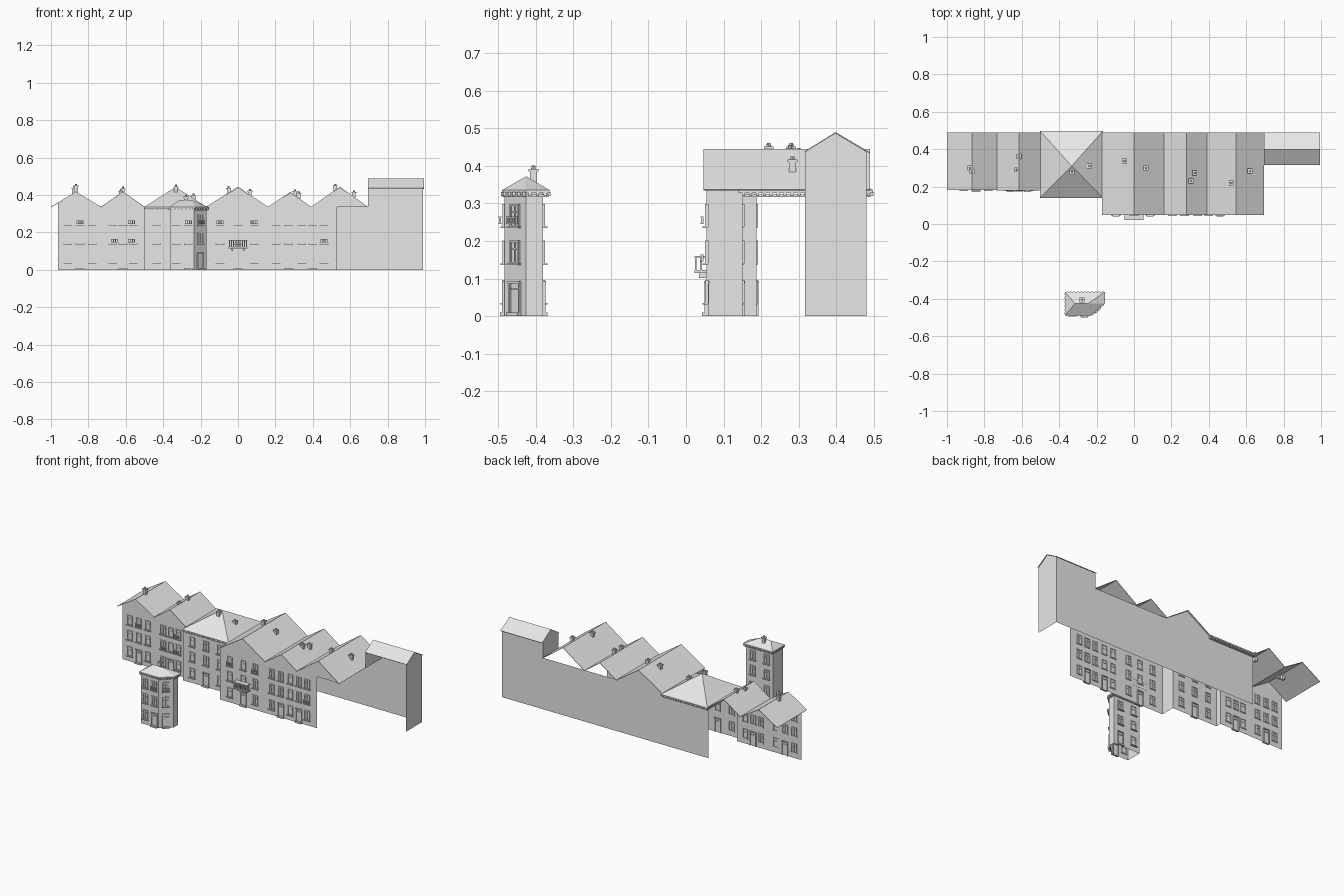
import bpy, bmesh, math
from mathutils import Matrix, Vector

cube = bpy.data.objects.get("Cube")
if cube:
    bpy.data.objects.remove(cube, do_unlink=True)

grey = bpy.data.materials.new("plain_grey")
grey.use_nodes = True
grey.diffuse_color = (0.8, 0.8, 0.8, 1)
grey.node_tree.nodes["Principled BSDF"].inputs["Base Color"].default_value = (0.8, 0.8, 0.8, 1)

EAVE = 0.335


def finish(name, bm):
    mesh = bpy.data.meshes.new(name)
    bm.to_mesh(mesh)
    bm.free()
    mesh.materials.append(grey)
    obj = bpy.data.objects.new(name, mesh)
    bpy.context.collection.objects.link(obj)
    return obj


def box(bm, centre, size, frame=Matrix()):
    bmesh.ops.create_cube(bm, size=1, matrix=frame @ Matrix.Translation(centre) @ Matrix.Diagonal((*size, 1)))


def face(bm, points):
    bm.faces.new([bm.verts.new(p) for p in points])


def walls(name, *polygons):
    bm = bmesh.new()
    for points in polygons:
        face(bm, points)
    return finish(name, bm)


def upright(outline, y):
    return [(x, y, z) for x, z in outline]


def side(x, y0, y1, z0=0, z1=EAVE):
    return [(x, y0, z0), (x, y1, z0), (x, y1, z1), (x, y0, z1)]


def wall_frame(x, y, angle=0):
    return Matrix.Translation((x, y, 0)) @ Matrix.Rotation(angle, 4, "Z")


# Openings: frames that stand a little proud of both wall sides
def window(bm, frame, z, w=0.034, h=0.056):
    for s in (-1, 1):
        box(bm, (s * w / 2, 0, z), (0.005, 0.01, h), frame)
        box(bm, (0, 0, z + s * h / 2), (w + 0.005, 0.01, 0.005), frame)
    box(bm, (0, 0, z), (0.003, 0.006, h), frame)
    box(bm, (0, 0, z + h / 6), (w, 0.006, 0.003), frame)
    box(bm, (0, -0.004, z - h / 2 - 0.004), (w + 0.012, 0.014, 0.004), frame)


def door(bm, frame):
    for s in (-1, 1):
        box(bm, (s * 0.02, 0, 0.045), (0.005, 0.012, 0.09), frame)
    box(bm, (0, 0, 0.09), (0.046, 0.014, 0.006), frame)
    box(bm, (0, 0, 0.072), (0.04, 0.008, 0.003), frame)
    box(bm, (0, -0.006, 0.005), (0.046, 0.012, 0.01), frame)


def planter(bm, frame, z):
    for dz in (-0.008, 0.008):
        box(bm, (0, -0.012, z + dz), (0.038, 0.008, 0.003), frame)
    for i in range(4):
        box(bm, (-0.017 + i * 0.0113, -0.012, z), (0.004, 0.006, 0.016), frame)


def openings(name, places, floors=(0.065, 0.17, 0.268)):
    bm = bmesh.new()
    for frame, has_door in places:
        if has_door:
            door(bm, frame)
        for z in floors[1 if has_door else 0:]:
            window(bm, frame, z)
    return finish(name, bm)


# Front walls with their gables
walls("left_houses_front", upright(
    [(-0.963, 0), (-0.5, 0), (-0.5, EAVE), (-0.615, 0.417), (-0.733, EAVE),
     (-0.866, 0.417), (-0.963, 0.355)], 0.187))
walls("hipped_house_front", upright([(-0.5, 0), (-0.17, 0), (-0.17, EAVE), (-0.5, EAVE)], 0.15),
      side(-0.5, 0.15, 0.187), side(-0.17, 0.055, 0.15))
walls("right_houses_front", upright(
    [(-0.17, 0), (0.53, 0), (0.53, EAVE), (0.695, EAVE), (0.545, 0.44), (0.39, EAVE),
     (0.28, 0.412), (0.16, EAVE), (0, 0.44), (-0.17, EAVE)], 0.055))

# Long back wall and the open-fronted tall block at its end
walls("back_wall", upright(
    [(-0.5, 0), (0.695, 0), (0.695, EAVE), (0.16, EAVE), (0, 0.44), (-0.17, EAVE), (-0.5, EAVE)], 0.48),
      upright([(0.695, 0), (0.99, 0), (0.99, 0.437), (0.695, 0.437)], 0.48))
for label, x, base in (("left", 0.697, EAVE), ("right", 0.99, 0)):
    walls("tall_block_" + label + "_end",
          [(x, 0.316, base), (x, 0.48, base), (x, 0.48, 0.437), (x, 0.398, 0.486), (x, 0.316, 0.437)])


# Gabled roofs as thin folded sheets
def fold(name, ridge_line, low_a, low_b):
    bm = bmesh.new()
    a, b = [bm.verts.new(p) for p in ridge_line]
    for edge in (low_a, low_b):
        c, d = [bm.verts.new(p) for p in edge]
        bm.faces.new((a, b, d, c))
    bmesh.ops.recalc_face_normals(bm, faces=bm.faces)
    obj = finish(name, bm)
    mod = obj.modifiers.new("thickness", "SOLIDIFY")
    mod.thickness = 0.003
    mod.offset = 0
    return obj


gables = [(-1, -0.866, -0.733, 0.182, 0.417), (-0.733, -0.615, -0.5, 0.178, 0.417),
          (-0.171, 0, 0.16, 0.047, 0.443), (0.16, 0.28, 0.39, 0.047, 0.415),
          (0.39, 0.545, 0.695, 0.047, 0.443)]
for i, (x0, xr, x1, y0, top) in enumerate(gables):
    fold(f"gable_roof_{i + 1}", [(xr, y, top) for y in (y0, 0.489)],
         [(x0, y, EAVE) for y in (y0, 0.489)], [(x1, y, EAVE) for y in (y0, 0.489)])
fold("tall_block_roof", [(x, 0.398, 0.488) for x in (0.695, 0.995)],
     [(x, 0.316, 0.437) for x in (0.695, 0.995)], [(x, 0.489, 0.434) for x in (0.695, 0.995)])


# Hipped roofs with a projecting cornice and dentils
def hipped_roof(name, plan, ridge, top, dentil_gap=0.018):
    bm = bmesh.new()
    middle = Vector((sum(p[0] for p in plan), sum(p[1] for p in plan))) / len(plan)
    for z0, z1, scale in ((0.317, 0.323, 0.97), (0.328, EAVE, 1)):
        ring = [middle + (Vector(p) - middle) * scale for p in plan]
        face(bm, [(p.x, p.y, z0) for p in ring])
        face(bm, [(p.x, p.y, z1) for p in ring])
        for p, q in zip(ring, ring[1:] + ring[:1]):
            face(bm, [(p.x, p.y, z0), (q.x, q.y, z0), (q.x, q.y, z1), (p.x, p.y, z1)])
    inner = [middle + (Vector(p) - middle) * 0.98 for p in plan]
    for p, q in zip(inner, inner[1:] + inner[:1]):
        count = max(1, int((q - p).length / dentil_gap))
        for k in range(count):
            c = p.lerp(q, (k + 0.5) / count)
            box(bm, (c.x, c.y, 0.325), (0.008, 0.008, 0.01))
    # Each slope runs up to the ridge point nearest to its corners
    for p, q in zip(plan, plan[1:] + plan[:1]):
        tops = []
        for corner in (q, p):
            r = min(ridge, key=lambda t: abs(t[0] - corner[0]))
            if r not in tops:
                tops.append(r)
        face(bm, [(*p, EAVE), (*q, EAVE)] + [(*r, top) for r in tops])
    bmesh.ops.remove_doubles(bm, verts=bm.verts, dist=0.00001)
    bmesh.ops.recalc_face_normals(bm, faces=bm.faces)
    return finish(name, bm)


hipped_roof("hipped_house_roof", [(-0.503, 0.14), (-0.166, 0.14), (-0.166, 0.498), (-0.503, 0.498)],
            [(-0.333, 0.31)], 0.443)
hipped_roof("corner_house_roof",
            [(-0.37, -0.49), (-0.228, -0.49), (-0.156, -0.425), (-0.156, -0.363), (-0.37, -0.363)],
            [(-0.315, -0.425), (-0.245, -0.425)], 0.372)

# Separate corner house with a cut corner
plan = [(-0.36, -0.483), (-0.235, -0.483), (-0.168, -0.425), (-0.168, -0.38), (-0.36, -0.38)]
walls("corner_house_walls", *[[(*p, 0), (*q, 0), (*q, 0.33), (*p, 0.33)]
                              for p, q in zip(plan, plan[1:] + plan[:1])])
cut = wall_frame(-0.2015, -0.454, math.atan2(0.058, 0.067))
openings("corner_house_windows", [
    (wall_frame(-0.33, -0.483), False), (wall_frame(-0.265, -0.483), True), (cut, True),
    (wall_frame(-0.315, -0.38, math.pi), False), (wall_frame(-0.215, -0.38, math.pi), True)])

# Windows and doors of the row
openings("left_houses_windows", [(wall_frame(x, 0.187), x in (-0.845, -0.615))
                                 for x in (-0.91, -0.845, -0.78, -0.67, -0.615, -0.56)])
openings("hipped_house_windows", [(wall_frame(x, 0.15), x == -0.335) for x in (-0.434, -0.335, -0.235)])
openings("right_houses_windows", [(wall_frame(x, 0.055), x in (0, 0.27, 0.4))
                                  for x in (-0.096, 0, 0.086, 0.205, 0.27, 0.34, 0.4, 0.46)])

# Window planters
bm = bmesh.new()
for x, y, z in ((-0.845, 0.187, 0.255), (-0.66, 0.187, 0.155), (-0.57, 0.187, 0.155), (-0.57, 0.187, 0.255),
                (-0.096, 0.055, 0.255), (0.086, 0.055, 0.255), (0.46, 0.055, 0.155), (-0.265, -0.483, 0.255)):
    planter(bm, wall_frame(x, y), z)
planter(bm, cut, 0.255)
finish("window_planters", bm)

# Balcony
bm = bmesh.new()
for z, h in ((0.118, 0.008), (0.158, 0.005)):
    box(bm, (0, 0.039, z), (0.1, 0.034, h))
for i in range(9):
    box(bm, (-0.046 + i * 0.0115, 0.026, 0.138), (0.005, 0.005, 0.038))
for s in (-1, 1):
    box(bm, (s * 0.046, 0.04, 0.138), (0.005, 0.005, 0.038))
    box(bm, (s * 0.03, 0.045, 0.108), (0.008, 0.02, 0.014))
finish("balcony", bm)

# Chimneys with a cap and a pot
bm = bmesh.new()
for x, y, top in ((-0.877, 0.3, 0.447), (-0.866, 0.28, 0.46), (-0.615, 0.36, 0.445), (-0.627, 0.29, 0.43),
                  (-0.332, 0.277, 0.455), (-0.238, 0.31, 0.407), (-0.05, 0.337, 0.447), (0.064, 0.3, 0.432),
                  (0.305, 0.23, 0.43), (0.325, 0.273, 0.42), (0.52, 0.22, 0.46), (0.62, 0.283, 0.425),
                  (-0.278, -0.406, 0.4)):
    box(bm, (x, y, top - 0.036), (0.019, 0.019, 0.05))
    box(bm, (x, y, top - 0.012), (0.026, 0.026, 0.006))
    bmesh.ops.create_cone(bm, cap_ends=True, segments=8, radius1=0.006, radius2=0.005, depth=0.01,
                          matrix=Matrix.Translation((x, y, top - 0.005)))
finish("chimneys", bm)
